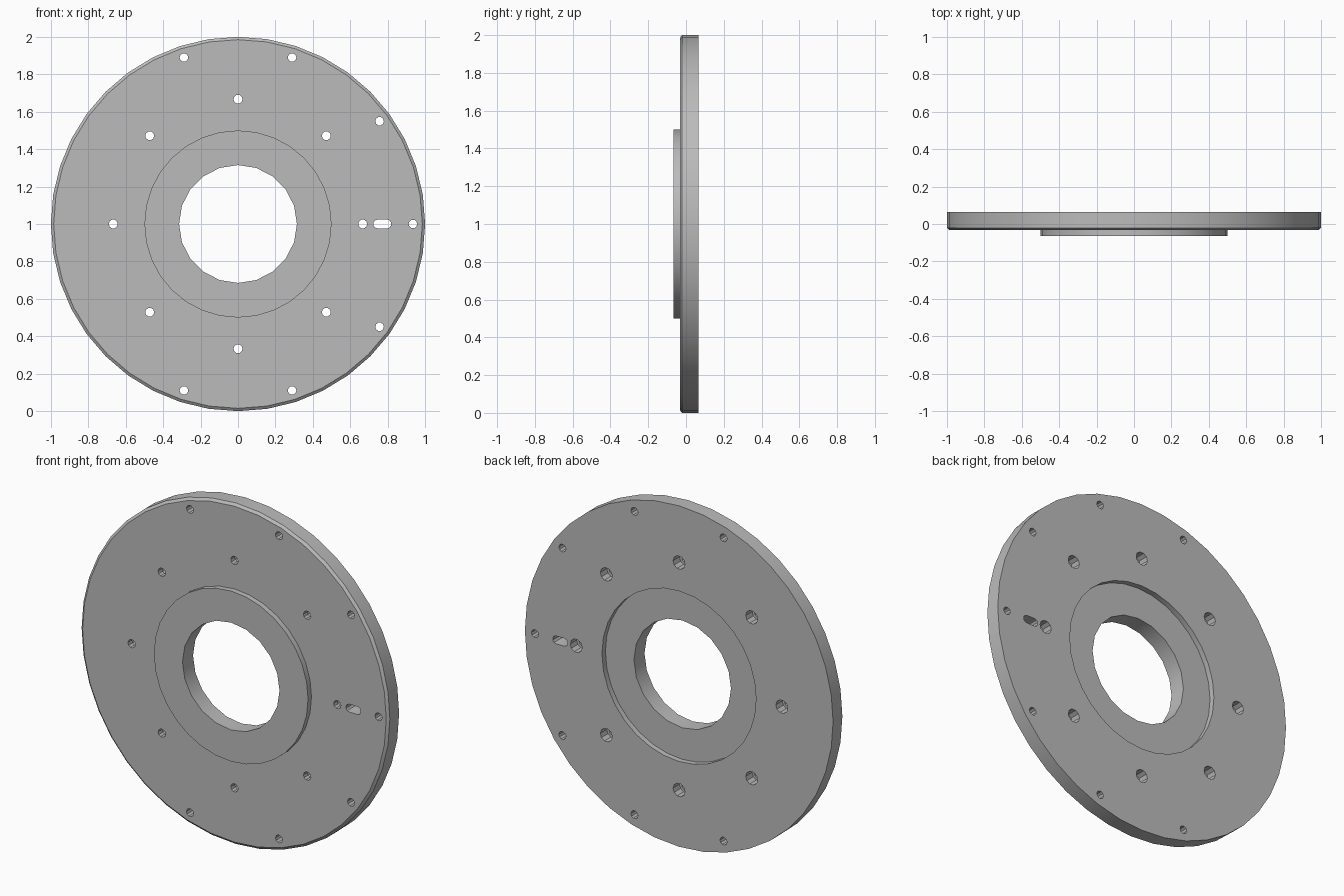
import bpy, math
from mathutils import Matrix, Vector

cube = bpy.data.objects.get("Cube")
if cube:
    bpy.data.objects.remove(cube, do_unlink=True)

FRONT, FACE, BACK, MID = -0.065, -0.033, 0.065, 1.0

grey = bpy.data.materials.new("machined_grey")
grey.use_nodes = True
grey.diffuse_color = (0.5, 0.5, 0.5, 1)
grey.node_tree.nodes["Principled BSDF"].inputs["Base Color"].default_value = (0.5, 0.5, 0.5, 1)


def stack(name, rings):
    """Closed solid lofted along y through loops of (x, z) points."""
    n = len(rings[0][1])
    verts = [(x, y, z) for y, loop in rings for x, z in loop]
    faces = [list(range(n))[::-1], [(len(rings) - 1) * n + i for i in range(n)]]
    for r in range(len(rings) - 1):
        for i in range(n):
            j = (i + 1) % n
            faces.append([r * n + i, r * n + j, (r + 1) * n + j, (r + 1) * n + i])
    mesh = bpy.data.meshes.new(name)
    # loops run clockwise seen from the back, so flip to face outward
    mesh.from_pydata(verts, [], [f[::-1] for f in faces])
    mesh.materials.append(grey)
    obj = bpy.data.objects.new(name, mesh)
    bpy.context.collection.objects.link(obj)
    bpy.context.view_layer.update()
    import_bm = bmesh.new()
    import_bm.from_mesh(mesh)
    bmesh.ops.recalc_face_normals(import_bm, faces=import_bm.faces)
    import_bm.to_mesh(mesh)
    import_bm.free()
    return obj


def circle(r, sides, x=0, z=MID):
    return [(x + r * math.cos(math.tau * i / sides), z + r * math.sin(math.tau * i / sides))
            for i in range(sides)]


def cylinder(name, r, sides, y0, y1, x=0, z=MID):
    loop = circle(r, sides, x, z)
    return stack(name, [(y0, loop), (y1, loop)])


def combine(target, tool, operation="DIFFERENCE"):
    mod = target.modifiers.new(operation.title(), "BOOLEAN")
    mod.operation, mod.object, mod.solver = operation, tool, "EXACT"
    bpy.context.view_layer.objects.active = target
    bpy.ops.object.modifier_apply(modifier=mod.name)
    bpy.data.objects.remove(tool, do_unlink=True)


import bmesh

# Disc with a chamfered front rim
rim, face = circle(1.0, 40), circle(0.985, 40)
plate = stack("flange_plate", [(FACE, face), (FACE + 0.012, rim), (BACK, rim)])

# Raised front boss, shallow back recess and central bore
combine(plate, cylinder("boss", 0.5, 32, FRONT, 0), "UNION")
combine(plate, cylinder("recess_cutter", 0.5, 32, BACK - 0.032, 0.2))
combine(plate, cylinder("bore_cutter", 0.315, 20, -0.2, 0.2))

# Inner bolt circle, counterbored from the back
for k in range(8):
    a = math.tau * k / 8
    x, z = 0.667 * math.cos(a), MID + 0.667 * math.sin(a)
    combine(plate, cylinder("bolt_cutter", 0.024, 10, -0.2, 0.2, x, z))
    combine(plate, cylinder("counterbore_cutter", 0.039, 10, 0.005, 0.2, x, z))

# Outer holes, leaving one side of the rim plain
for k in range(-3, 4):
    a = math.radians(36 * k)
    combine(plate, cylinder("rim_hole_cutter", 0.023, 10, -0.2, 0.2,
                            0.935 * math.cos(a), MID + 0.935 * math.sin(a)))

# Rounded slot
slot = []
for cx, start in ((0.797, -90), (0.745, 90)):
    for i in range(6):
        a = math.radians(start + 36 * i)
        slot.append((cx + 0.023 * math.cos(a), MID + 0.023 * math.sin(a)))
combine(plate, stack("slot_cutter", [(-0.2, slot), (0.2, slot)]))

# Smooth the round walls, keep edges crisp
bpy.ops.object.select_all(action="DESELECT")
plate.select_set(True)
bpy.context.view_layer.objects.active = plate
bpy.ops.object.shade_smooth_by_angle(angle=math.radians(25))
